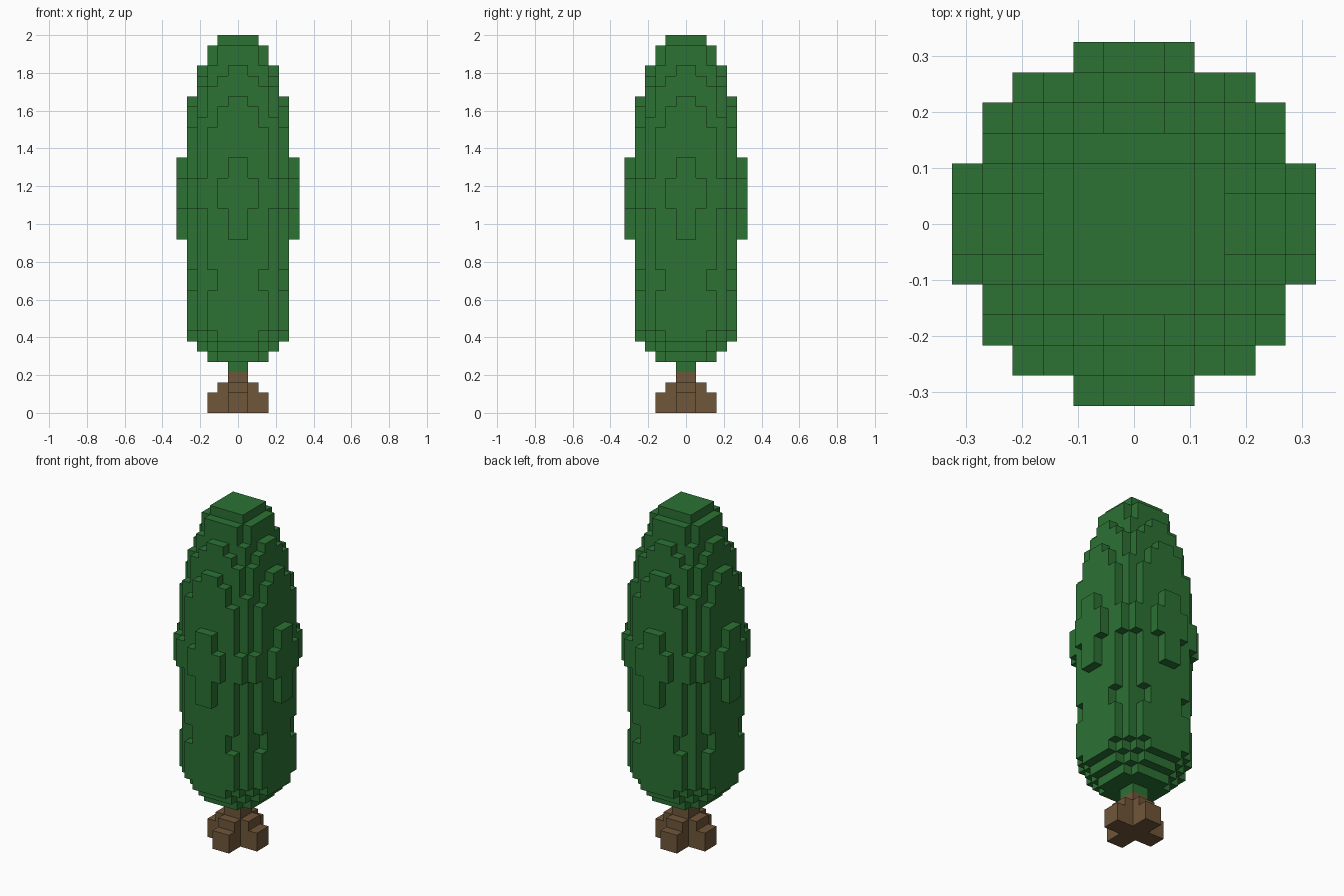
import bpy
import bmesh
from math import hypot, pi
from mathutils import Vector

cube = bpy.data.objects.get("Cube")
if cube:
    bpy.data.objects.remove(cube, do_unlink=True)

LAYERS = 37
UNIT = 2 / LAYERS  # edge of one block


def make_material(name, rgb):
    mat = bpy.data.materials.new(name)
    mat.use_nodes = True
    mat.diffuse_color = (*rgb, 1)
    mat.node_tree.nodes["Principled BSDF"].inputs["Base Color"].default_value = (*rgb, 1)
    return mat


def disc(radius, z):
    """Blocks of one layer whose centres lie within the radius."""
    return {(x, y, z) for x in range(-6, 6) for y in range(-6, 6)
            if hypot(x + 0.5, y + 0.5) < radius}


def build_blocks(name, cells, solid, mat):
    """Outer skin of a set of blocks, with coplanar faces merged."""
    bm = bmesh.new()
    for cell in sorted(cells):
        for axis in range(3):
            for side in (0, 1):
                step = [0, 0, 0]
                step[axis] = 2 * side - 1
                if tuple(c + s for c, s in zip(cell, step)) in solid:
                    continue
                corners = []
                for a, b in ((0, 0), (1, 0), (1, 1), (0, 1)):
                    p = Vector(cell)
                    p[axis] += side
                    p[(axis + 1) % 3] += a
                    p[(axis + 2) % 3] += b
                    corners.append(bm.verts.new(p * UNIT))
                bm.faces.new(corners if side else corners[::-1])
    bmesh.ops.remove_doubles(bm, verts=bm.verts, dist=UNIT / 100)
    bmesh.ops.dissolve_limit(bm, angle_limit=pi / 180, verts=bm.verts, edges=bm.edges)
    mesh = bpy.data.meshes.new(name)
    bm.to_mesh(mesh)
    bm.free()
    mesh.materials.append(mat)
    obj = bpy.data.objects.new(name, mesh)
    bpy.context.collection.objects.link(obj)
    return obj


# Foliage: (number of layers, radius in blocks), from the bottom up
FOLIAGE = [(1, 1), (1, 3.2), (1, 4.1), (1, 4.8), (4, 5.3), (2, 5), (3, 5.3),
           (3, 5.6), (3, 5.75), (2, 5.6), (3, 5.3), (1, 5), (1, 4.8), (1, 4.6),
           (1, 4.4), (1, 4), (1, 3.6), (2, 3.2), (1, 2.2)]
foliage = set()
level = 4
for count, radius in FOLIAGE:
    for _ in range(count):
        foliage |= disc(radius, level)
        level += 1

# Trunk: square core with four stepped roots in a cross
trunk = set()
for z, reach in enumerate((3, 3, 2, 1)):
    for i in range(-reach, reach):
        for j in (-1, 0):
            trunk |= {(i, j, z), (j, i, z)}

solid = foliage | trunk
build_blocks("foliage", foliage, solid, make_material("leaf green", (0.025, 0.168, 0.034)))
build_blocks("trunk", trunk, solid, make_material("bark brown", (0.162, 0.093, 0.042)))
